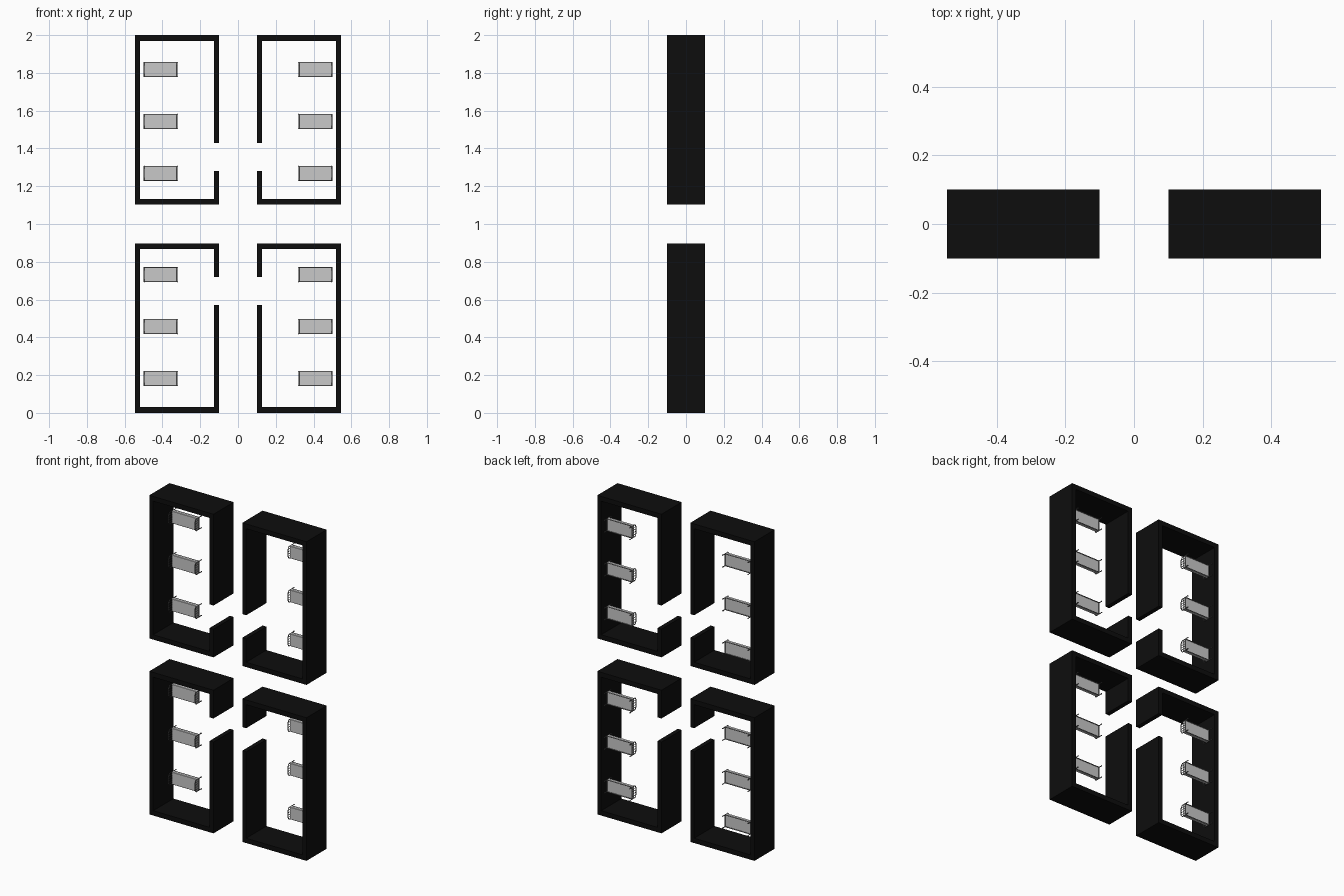
import bpy, bmesh
from mathutils import Vector, Matrix

cube = bpy.data.objects.get("Cube")
if cube:
    bpy.data.objects.remove(cube, do_unlink=True)


def material(name, rgb):
    m = bpy.data.materials.new(name)
    m.use_nodes = True
    m.diffuse_color = (*rgb, 1)
    bsdf = m.node_tree.nodes["Principled BSDF"]
    bsdf.inputs["Base Color"].default_value = (*rgb, 1)
    bsdf.inputs["Roughness"].default_value = 0.8
    return m


BLACK = material("wall black", (0.004, 0.004, 0.004))
LINEN = material("mattress grey", (0.58, 0.58, 0.58))
METAL = material("frame dark grey", (0.13, 0.13, 0.13))


def finish(bm, name, mat):
    bmesh.ops.recalc_face_normals(bm, faces=bm.faces)
    mesh = bpy.data.meshes.new(name)
    bm.to_mesh(mesh)
    bm.free()
    mesh.materials.append(mat)
    obj = bpy.data.objects.new(name, mesh)
    bpy.context.collection.objects.link(obj)


def box(bm, lo, hi):
    lo, hi = Vector(lo), Vector(hi)
    matrix = Matrix.Translation((lo + hi) / 2) @ Matrix.Diagonal((*(hi - lo), 1))
    bmesh.ops.create_cube(bm, size=1, matrix=matrix)


def rod(bm, a, b, radius=0.0025):
    a, b = Vector(a), Vector(b)
    turn = (b - a).to_track_quat('Z', 'Y').to_matrix().to_4x4()
    bmesh.ops.create_cone(bm, cap_ends=True, segments=8, radius1=radius, radius2=radius,
                          depth=(b - a).length, matrix=Matrix.Translation((a + b) / 2) @ turn)


def mirrored(bm, sx, top):
    # Place the geometry in one of the four quadrants
    for v in bm.verts:
        v.co.x *= sx
        if top:
            v.co.z = 2 - v.co.z
    return bm


# Room outline, open at the doorway in the inner wall
IN, OUT, HIGH, T, TZ = 0.1, 0.545, 0.897, 0.027, 0.03
DOOR_LOW, DOOR_HIGH = 0.572, 0.72
OUTLINE = [(IN, DOOR_LOW), (IN, 0), (OUT, 0), (OUT, HIGH), (IN, HIGH), (IN, DOOR_HIGH),
           (IN + T, DOOR_HIGH), (IN + T, HIGH - TZ), (OUT - T, HIGH - TZ),
           (OUT - T, TZ), (IN + T, TZ), (IN + T, DOOR_LOW)]


def room_walls():
    bm = bmesh.new()
    face = bm.faces.new([bm.verts.new((x, -0.1, z)) for x, z in OUTLINE])
    moved = bmesh.ops.extrude_face_region(bm, geom=[face])["geom"]
    bmesh.ops.translate(bm, vec=(0, 0.2, 0),
                        verts=[g for g in moved if isinstance(g, bmesh.types.BMVert)])
    return bm


# Bed: the floor side is +y, the sleeping side is -y
FOOT, HEAD, HALF, FLOOR = 0.322, 0.497, 0.037, 0.098


def bed_mattress(z):
    bm = bmesh.new()
    box(bm, (FOOT, 0.052, z - HALF - 0.002), (HEAD, 0.072, z + HALF + 0.002))
    bmesh.ops.bevel(bm, geom=bm.edges[:], offset=0.002, segments=1, affect='EDGES')
    return bm


def bed_frame(z):
    bm = bmesh.new()
    for x, top in ((FOOT, 0.035), (HEAD, 0.022)):
        # Corner posts with ball feet, curved top rail and upright bars
        for s in (-1, 1):
            rod(bm, (x, FLOOR, z + s * HALF), (x, top + 0.01, z + s * HALF))
            bmesh.ops.create_icosphere(bm, subdivisions=1, radius=0.004,
                                       matrix=Matrix.Translation((x, FLOOR - 0.002, z + s * HALF)))
            rod(bm, (x, top + 0.01, z + s * HALF), (x, top, z + s * HALF * 0.6))
        rod(bm, (x, top, z - HALF * 0.6), (x, top, z + HALF * 0.6))
        rod(bm, (x, 0.074, z - HALF), (x, 0.074, z + HALF))
        for k in (-0.6, -0.2, 0.2, 0.6):
            rod(bm, (x, top, z + k * HALF), (x, 0.074, z + k * HALF), 0.0015)
    # Side rails
    for s in (-1, 1):
        rod(bm, (FOOT, 0.074, z + s * HALF), (HEAD, 0.074, z + s * HALF))
    return bm


for sx, side in ((1, "left"), (-1, "right")):
    for top, level in ((False, "lower"), (True, "upper")):
        label = f"{level}_{side}"
        finish(mirrored(room_walls(), sx, top), f"{label}_room_walls", BLACK)
        for i, z in enumerate((0.182, 0.457, 0.732)):
            finish(mirrored(bed_mattress(z), sx, top), f"{label}_mattress_{i + 1}", LINEN)
            finish(mirrored(bed_frame(z), sx, top), f"{label}_bed_frame_{i + 1}", METAL)
